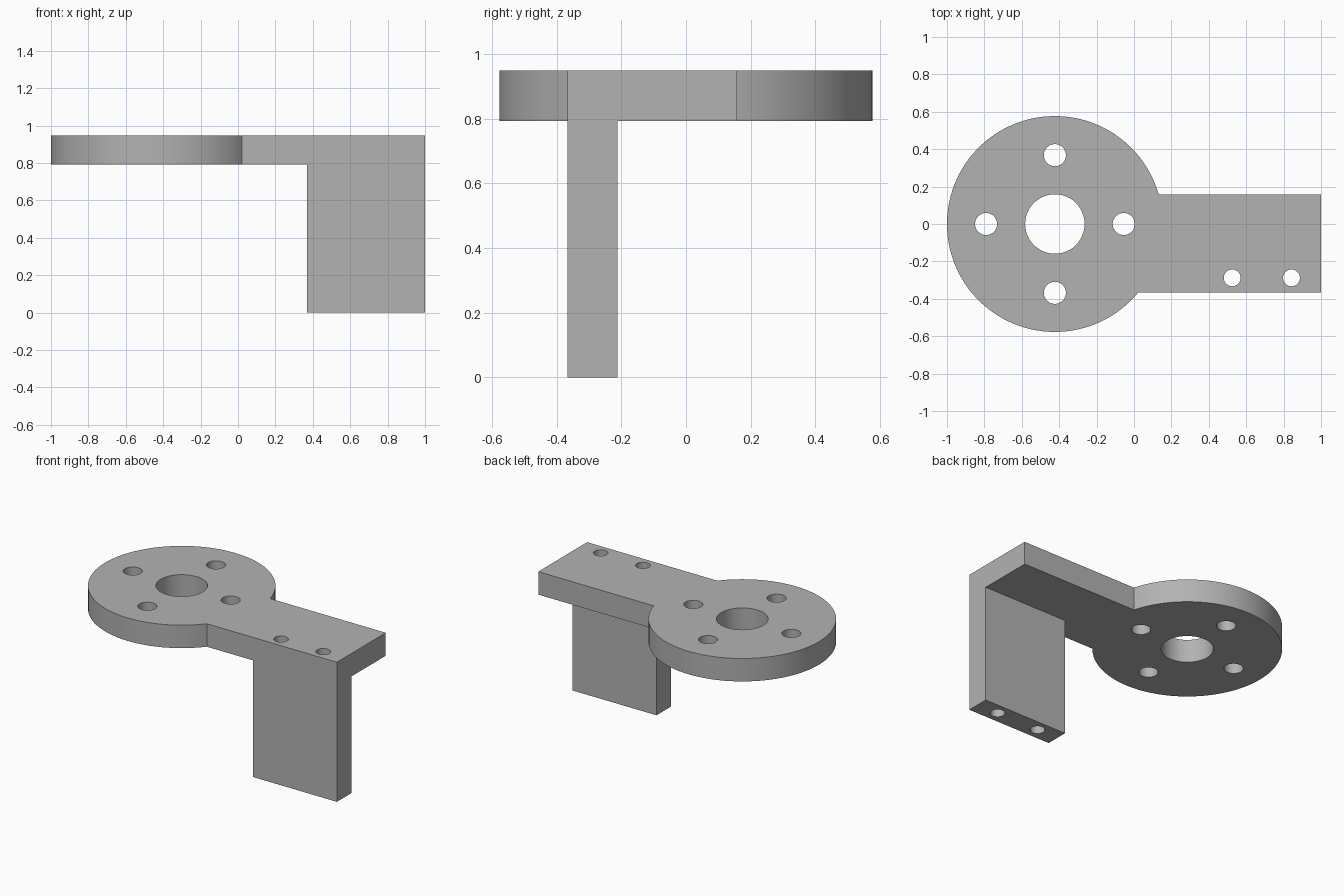
import bpy, bmesh, math

cube = bpy.data.objects.get("Cube")
if cube:
    bpy.data.objects.remove(cube, do_unlink=True)

# Main dimensions
DISC_X, DISC_R = -0.423, 0.577
FRONT, BACK, END = -0.367, 0.157, 1.0
BOTTOM, TOP = 0.792, 0.948

grey = bpy.data.materials.new("plain grey")
grey.use_nodes = True
colour = (0.45, 0.45, 0.45, 1)
grey.diffuse_color = colour
grey.node_tree.nodes["Principled BSDF"].inputs["Base Color"].default_value = colour


def prism(name, outline, z0, z1):
    """Extrude a counter-clockwise outline from z0 to z1."""
    bm = bmesh.new()
    face = bm.faces.new([bm.verts.new((x, y, z0)) for x, y in outline])
    top = bmesh.ops.extrude_face_region(bm, geom=[face])["geom"]
    bmesh.ops.translate(bm, vec=(0, 0, z1 - z0),
                        verts=[v for v in top if isinstance(v, bmesh.types.BMVert)])
    bmesh.ops.recalc_face_normals(bm, faces=bm.faces)
    mesh = bpy.data.meshes.new(name)
    bm.to_mesh(mesh)
    bm.free()
    mesh.materials.append(grey)
    obj = bpy.data.objects.new(name, mesh)
    bpy.context.collection.objects.link(obj)
    return obj


def arc(x, y, r, start, end, steps):
    return [(x + r * math.cos(start + (end - start) * i / steps),
             y + r * math.sin(start + (end - start) * i / steps))
            for i in range(steps + 1)]


def combine(target, tool, operation):
    """Apply a boolean and remove the tool."""
    mod = target.modifiers.new(operation, "BOOLEAN")
    mod.operation, mod.solver, mod.object = operation, "EXACT", tool
    bpy.context.view_layer.objects.active = target
    bpy.ops.object.modifier_apply(modifier=mod.name)
    bpy.data.objects.remove(tool, do_unlink=True)


# Round flange running into the flat arm
rim = arc(DISC_X, 0, DISC_R, math.asin(BACK / DISC_R),
          2 * math.pi + math.asin(FRONT / DISC_R), 96)
bracket = prism("mounting_bracket", rim + [(END, FRONT), (END, BACK)], BOTTOM, TOP)

# Upright leg under the front edge of the arm
leg = prism("leg", [(0.37, FRONT), (END, FRONT), (END, -0.212), (0.37, -0.212)], 0, TOP)
combine(bracket, leg, "UNION")

# Centre bore, four flange holes and two long holes down the leg
holes = [(DISC_X, 0, 0.159)]
for i in range(4):
    a = i * math.pi / 2
    holes.append((DISC_X + 0.368 * math.cos(a), 0.368 * math.sin(a), 0.059))
holes += [(x, -0.288, 0.045) for x in (0.525, 0.842)]
for x, y, r in holes:
    cutter = prism("hole_cutter", arc(x, y, r, 0, 2 * math.pi, 48)[:-1], -0.1, 1.1)
    combine(bracket, cutter, "DIFFERENCE")

# Smooth the round walls, keep the edges crisp
bpy.ops.object.select_all(action="DESELECT")
bracket.select_set(True)
bpy.context.view_layer.objects.active = bracket
bpy.ops.object.shade_smooth_by_angle(angle=math.radians(30))
